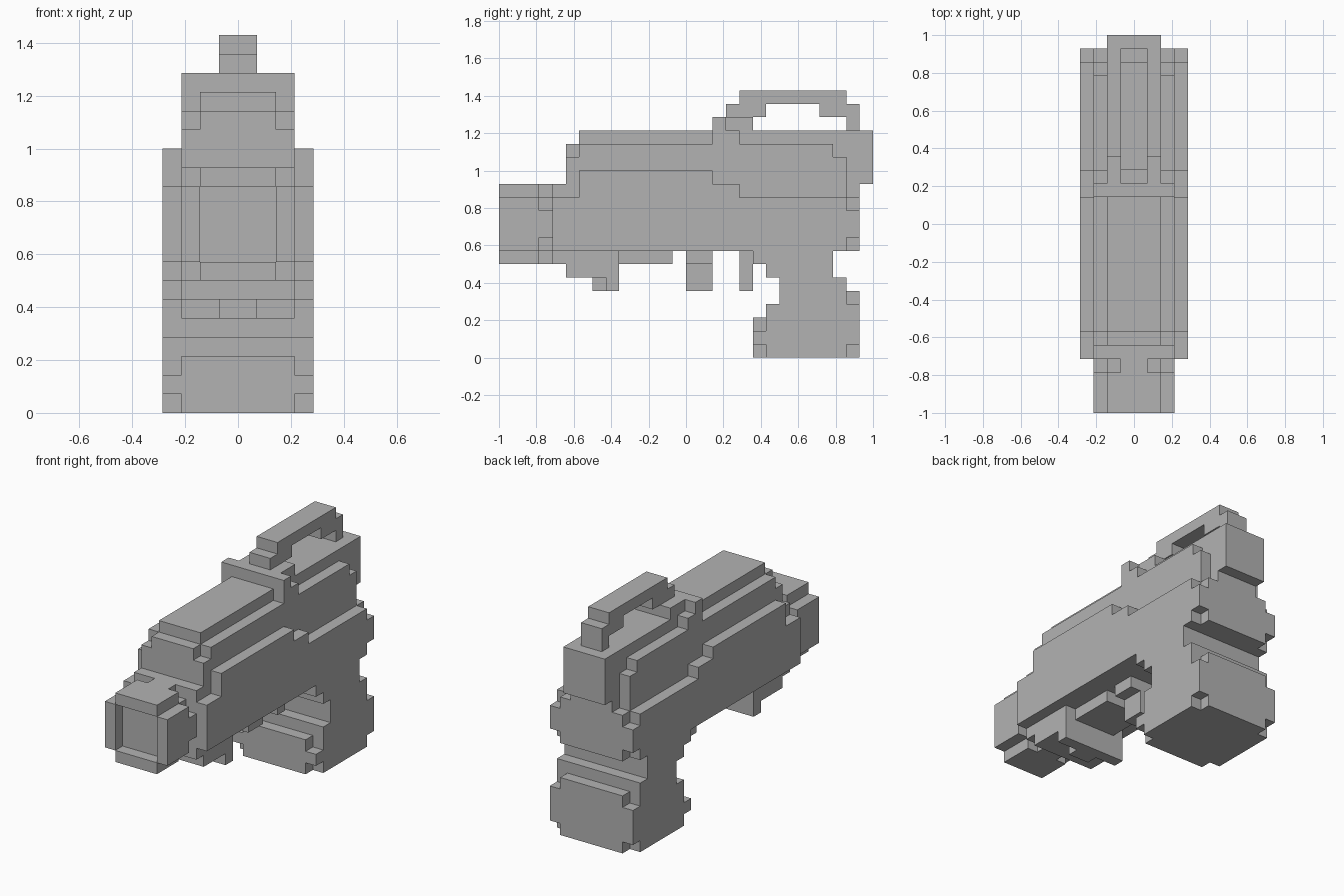
import bpy
import bmesh
import math
from mathutils import Vector

cube = bpy.data.objects.get("Cube")
if cube:
    bpy.data.objects.remove(cube, do_unlink=True)

U = 1 / 14  # edge of one block

grey = bpy.data.materials.new("plain_grey")
grey.use_nodes = True
COLOUR = (0.45, 0.45, 0.45, 1)
grey.diffuse_color = COLOUR
grey.node_tree.nodes["Principled BSDF"].inputs["Base Color"].default_value = COLOUR

# The four side corners of a block face for each outward direction
FACES = {
    (1, 0, 0): [(1, 0, 0), (1, 1, 0), (1, 1, 1), (1, 0, 1)],
    (-1, 0, 0): [(0, 0, 0), (0, 0, 1), (0, 1, 1), (0, 1, 0)],
    (0, 1, 0): [(0, 1, 0), (0, 1, 1), (1, 1, 1), (1, 1, 0)],
    (0, -1, 0): [(0, 0, 0), (1, 0, 0), (1, 0, 1), (0, 0, 1)],
    (0, 0, 1): [(0, 0, 1), (1, 0, 1), (1, 1, 1), (0, 1, 1)],
    (0, 0, -1): [(0, 0, 0), (0, 1, 0), (1, 1, 0), (1, 0, 0)],
}


def cells(box):
    """Blocks of a symmetric box: half width, y range, z range."""
    w, y0, y1, z0, z1 = box
    return {(x, y, z) for x in range(-w, w) for y in range(y0, y1) for z in range(z0, z1)}


def part(name, boxes, holes=()):
    """One clean outer skin around the union of boxes minus holes."""
    solid = set().union(*map(cells, boxes)).difference(*map(cells, holes))
    bm = bmesh.new()
    for c in sorted(solid):
        for n, corners in FACES.items():
            if tuple(a + b for a, b in zip(c, n)) not in solid:
                bm.faces.new([bm.verts.new(((c[0] + k[0]) * U, (c[1] + k[1]) * U - 1,
                                            (c[2] + k[2]) * U)) for k in corners])
    bmesh.ops.remove_doubles(bm, verts=bm.verts, dist=1e-4)
    bmesh.ops.dissolve_limit(bm, angle_limit=math.radians(1), verts=bm.verts, edges=bm.edges)
    mesh = bpy.data.meshes.new(name)
    bm.to_mesh(mesh)
    bm.free()
    mesh.materials.append(grey)
    obj = bpy.data.objects.new(name, mesh)
    bpy.context.collection.objects.link(obj)
    return obj


# Muzzle with a shallow square opening, and its notched neck
part("muzzle", [(3, 0, 3, 8, 12), (2, 0, 3, 7, 13)], holes=[(2, 0, 1, 8, 12)])
part("muzzle_neck", [(3, 3, 4, 9, 11), (2, 3, 4, 8, 12), (1, 3, 4, 7, 13)])

# Stepped body, from the wide side plates in to the narrow top
part("body", [
    (4, 4, 5, 8, 12), (3, 4, 5, 7, 13),                       # front plate
    (4, 5, 6, 8, 12), (4, 6, 16, 8, 14), (4, 16, 18, 8, 13),  # side plates
    (4, 18, 26, 8, 12), (4, 26, 27, 9, 11),
    (3, 5, 6, 8, 15), (3, 6, 25, 8, 16), (3, 25, 26, 8, 15),  # shoulders
    (3, 26, 27, 8, 12),
    (2, 5, 6, 8, 16), (2, 6, 27, 8, 17),                      # top ridge
    (2, 27, 28, 14, 16), (1, 27, 28, 13, 17),                 # rear knob
    (2, 27, 28, 13, 17),
])

# Raised collar under the carry handle
part("handle_collar", [(3, 16, 17, 16, 18), (3, 17, 18, 16, 17), (2, 17, 19, 17, 18)])
part("carry_handle", [
    (1, 17, 20, 18, 19), (1, 18, 26, 19, 20), (1, 24, 27, 18, 19), (1, 26, 27, 17, 18),
])

# Lower front block and slab
part("lower_block", [
    (3, 5, 9, 6, 8), (1, 7, 8, 5, 6), (3, 8, 9, 5, 6), (2, 9, 13, 7, 8),
])

# Trigger pieces
part("front_trigger", [(2, 14, 16, 7, 8), (1, 14, 16, 5, 7)])
part("rear_trigger", [(1, 18, 19, 5, 8)])

# Grip with a flared foot
part("grip", [
    (4, 19, 25, 7, 8), (4, 20, 25, 6, 7), (4, 21, 25, 5, 6), (4, 25, 26, 5, 6),
    (4, 21, 26, 4, 5), (4, 20, 26, 0, 4),
    (3, 19, 20, 0, 3), (4, 19, 20, 1, 2),
    (3, 26, 27, 0, 5), (4, 26, 27, 1, 4),
])
